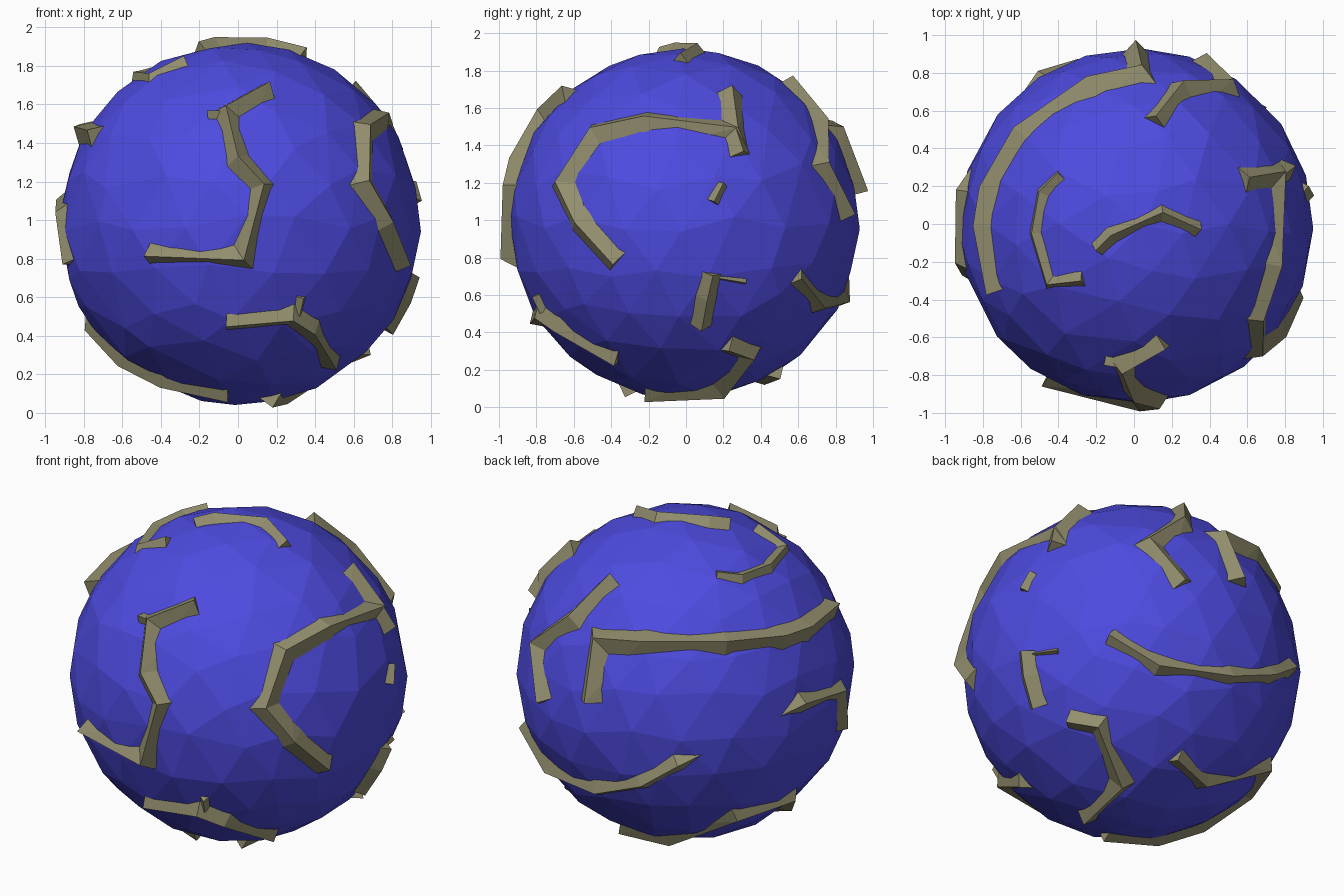
import bpy, bmesh, random
from math import sqrt
from mathutils import Vector

cube = bpy.data.objects.get("Cube")
if cube:
    bpy.data.objects.remove(cube, do_unlink=True)

random.seed(4)
CENTRE = Vector((0.01, -0.01, 0.98))
RADIUS = 0.94


def material(name, colour):
    mat = bpy.data.materials.new(name)
    mat.use_nodes = True
    mat.diffuse_color = colour
    mat.node_tree.nodes["Principled BSDF"].inputs["Base Color"].default_value = colour
    return mat


OCEAN = material("ocean blue", (0.075, 0.07, 0.74, 1))
ROCK = material("olive rock", (0.29, 0.27, 0.155, 1))


def finish(bm, name, mat):
    bmesh.ops.recalc_face_normals(bm, faces=bm.faces)
    mesh = bpy.data.meshes.new(name)
    bm.to_mesh(mesh)
    bm.free()
    mesh.materials.append(mat)
    obj = bpy.data.objects.new(name, mesh)
    obj.location = CENTRE
    bpy.context.collection.objects.link(obj)
    return obj


# Faceted globe with slightly irregular triangles
bm = bmesh.new()
bmesh.ops.create_icosphere(bm, subdivisions=3, radius=RADIUS)
for v in bm.verts:
    shift = Vector([random.uniform(-0.05, 0.05) for _ in range(3)])
    v.co = (v.co + shift).normalized() * RADIUS
finish(bm, "globe", OCEAN)


# Grid positions on one side of the globe turned into directions
def depth(a, b):
    return sqrt(max(0.96 ** 2 - a * a - b * b, 0.0))


def front(points):
    pts = [(x - CENTRE.x, z - CENTRE.z) for x, z in points]
    return [(x, -depth(x, z), z) for x, z in pts]


def side(points):
    pts = [(y - CENTRE.y, z - CENTRE.z) for y, z in points]
    return [(depth(y, z), y, z) for y, z in pts]


def top(points):
    pts = [(x - CENTRE.x, y - CENTRE.y) for x, y in points]
    return [(x, y, depth(x, y)) for x, y in pts]


# Ridge with a triangular section that follows a path over the globe
def ridge(name, path, width=0.11, crest=0.985, base=0.87):
    dirs = [Vector(p).normalized() for p in path]
    last = len(dirs) - 1
    bm = bmesh.new()
    rows = []
    for i, d in enumerate(dirs):
        into = (d - dirs[i - 1]).normalized() if i else None
        out = (dirs[i + 1] - d).normalized() if i < last else None
        along = (into or out) + (out or into)
        across = along.cross(d).normalized()
        w = width
        if into and out:
            w /= max(into.dot(along.normalized()), 0.7)
        rows.append([bm.verts.new(p) for p in (
            d * base + across * w, d * crest, d * base - across * w)])
    for a, b in zip(rows, rows[1:]):
        for k in range(3):
            n = (k + 1) % 3
            bm.faces.new((a[k], a[n], b[n], b[k]))
    bm.faces.new(rows[0])
    bm.faces.new(rows[-1])
    bmesh.ops.triangulate(bm, faces=bm.faces)
    return finish(bm, name, ROCK)


# Front ridges
ridge("front_ridge", front([(0.16, 1.69), (-0.06, 1.57), (0.0, 1.32),
                            (0.13, 1.18), (0.03, 0.8), (-0.47, 0.82)]), 0.1, 1.0)
ridge("front_spur", front([(-0.05, 1.57), (-0.16, 1.57)]), 0.07, 0.96)
ridge("lower_front_ridge", front([(-0.06, 0.46), (0.28, 0.49), (0.39, 0.42),
                                  (0.5, 0.24)]))
ridge("lower_front_spur", front([(0.32, 0.5), (0.34, 0.59)]), 0.06, 0.96)

# Side ridges
ridge("side_ridge", side([(0.24, 1.7), (0.27, 1.48), (-0.22, 1.54), (-0.5, 1.48),
                          (-0.68, 1.2), (-0.58, 0.99), (-0.38, 0.77)]), 0.13, 0.99)
ridge("side_spur", side([(0.26, 1.48), (0.3, 1.36)]))
ridge("side_islet", side([(0.2, 1.2), (0.15, 1.1)]), 0.08, 0.965)
ridge("lower_side_ridge", side([(0.14, 0.71), (0.11, 0.58), (0.08, 0.42)]))
ridge("lower_side_spur", side([(0.15, 0.69), (0.33, 0.66)]), 0.05, 0.945)

# Top ridges
ridge("top_ridge", top([(-0.2, -0.14), (-0.12, -0.06), (0.15, 0.06),
                        (0.35, -0.03)]), 0.09, 0.98)
ridge("upper_ridge", top([(-0.4, 0.27), (-0.5, 0.17), (-0.54, -0.05),
                          (-0.46, -0.32), (-0.28, -0.3)]), 0.09, 0.965)

# Long ridges around the back and underneath
ridge("upper_back_ridge", [(0, 0.95, 0.17), (0.03, 0.82, 0.5), (-0.25, 0.76, 0.53),
                           (-0.62, 0.5, 0.53), (-0.8, 0.2, 0.5), (-0.82, 0, 0.48),
                           (-0.78, -0.36, 0.48)], 0.12, 1.0)
ridge("side_back_ridge", [(0.1, 0.55, 0.75), (0.25, 0.75, 0.55), (0.5, 0.75, 0.32),
                          (0.36, 0.88, 0.05)], 0.12, 0.99)
ridge("lower_back_ridge", [(0.66, 0.6, -0.28), (0.41, 0.72, -0.43), (0, 0.85, -0.4),
                           (-0.3, 0.85, -0.28), (-0.5, 0.79, -0.13), (-0.9, 0.18, 0.12),
                           (-0.93, -0.19, 0.06), (-0.88, -0.25, -0.2)], 0.11, 0.98)
ridge("underside_ridge", [(0.09, 0.49, -0.79), (-0.18, 0.41, -0.82), (-0.62, 0.41, -0.55),
                          (-0.76, 0.08, -0.52), (-0.62, -0.12, -0.72),
                          (-0.4, -0.25, -0.82), (-0.06, -0.3, -0.88)], 0.11, 0.98)
ridge("bottom_ridge", [(0.65, 0.23, -0.65), (0.52, 0.35, -0.68), (0.23, 0.2, -0.87),
                       (0.16, -0.2, -0.9)], 0.11, 0.99)
